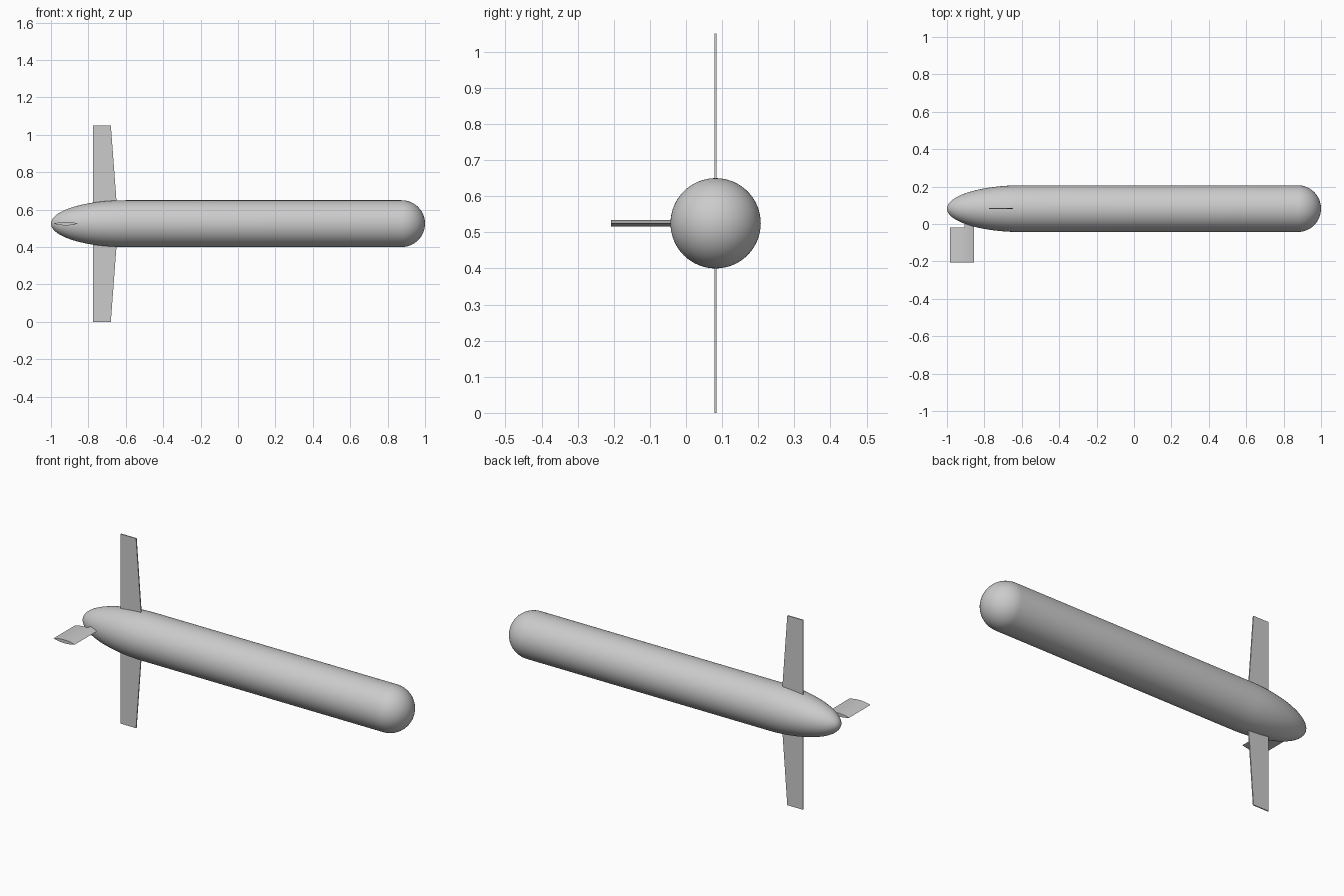
import bpy, bmesh, math
from mathutils import Vector

if "Cube" in bpy.data.objects:
    bpy.data.objects.remove(bpy.data.objects["Cube"])

CY, CZ, R = 0.082, 0.525, 0.125


def make_object(name, bm):
    bmesh.ops.recalc_face_normals(bm, faces=bm.faces)
    mesh = bpy.data.meshes.new(name)
    bm.to_mesh(mesh)
    bm.free()
    obj = bpy.data.objects.new(name, mesh)
    bpy.context.collection.objects.link(obj)
    return obj


def prism(name, points, offset):
    bm = bmesh.new()
    face = bm.faces.new([bm.verts.new(p) for p in points])
    ext = bmesh.ops.extrude_face_region(bm, geom=[face], use_keep_orig=True)
    verts = [g for g in ext["geom"] if isinstance(g, bmesh.types.BMVert)]
    bmesh.ops.translate(bm, verts=verts, vec=Vector(offset))
    return make_object(name, bm)


def smooth(obj, angle):
    bpy.ops.object.select_all(action='DESELECT')
    obj.select_set(True)
    bpy.context.view_layer.objects.active = obj
    bpy.ops.object.shade_smooth_by_angle(angle=math.radians(angle))


# Hull: long elliptical tail, straight barrel, round nose, spun about x
profile = []
for i in range(25):
    a = math.pi / 2 * i / 24
    profile.append((-0.6 - 0.4 * math.cos(a), R * math.sin(a)))
for i in range(17):
    a = math.pi / 2 * i / 16
    profile.append((1 - R + R * math.sin(a), R * math.cos(a)))
bm = bmesh.new()
verts = [bm.verts.new((x, CY, CZ + r)) for x, r in profile]
edges = [bm.edges.new(pair) for pair in zip(verts, verts[1:])]
bmesh.ops.spin(bm, geom=verts + edges, cent=(0, CY, CZ), axis=(1, 0, 0),
               angle=2 * math.pi, steps=64, use_merge=True)
bmesh.ops.remove_doubles(bm, verts=bm.verts, dist=1e-5)
smooth(make_object("hull", bm), 40)

# Thin tapered wings, above and below the hull
T = 0.006
for name, s in (("upper_wing", 1), ("lower_wing", -1)):
    outline = [(-0.775, 0.06), (-0.646, 0.06), (-0.65, 0.125),
               (-0.68, 0.525), (-0.775, 0.525)]
    prism(name, [(x, CY - T / 2, CZ + s * z) for x, z in outline], (0, T, 0))


# Lens section of the side fin, optionally cut off at the rear
def lens(x0, x1, y):
    lead, chord, half = -0.855, 0.13, 0.0095
    n = 12
    xs = [x0 + (x1 - x0) * i / n for i in range(n + 1)]
    thick = [half * (1 - ((x - lead + chord / 2) / (chord / 2)) ** 2) for x in xs]
    top = [(x, y, CZ + max(t, 0)) for x, t in zip(xs, thick)]
    low = [(x, y, CZ - t) for x, t in zip(xs, thick) if t > 1e-6]
    return top + low[::-1]


# Side fin blade and its narrower root
smooth(prism("side_fin", lens(-0.985, -0.855, -0.207), (0, 0.187, 0)), 30)
smooth(prism("side_fin_root", lens(-0.905, -0.855, -0.02), (0, 0.07, 0)), 30)
